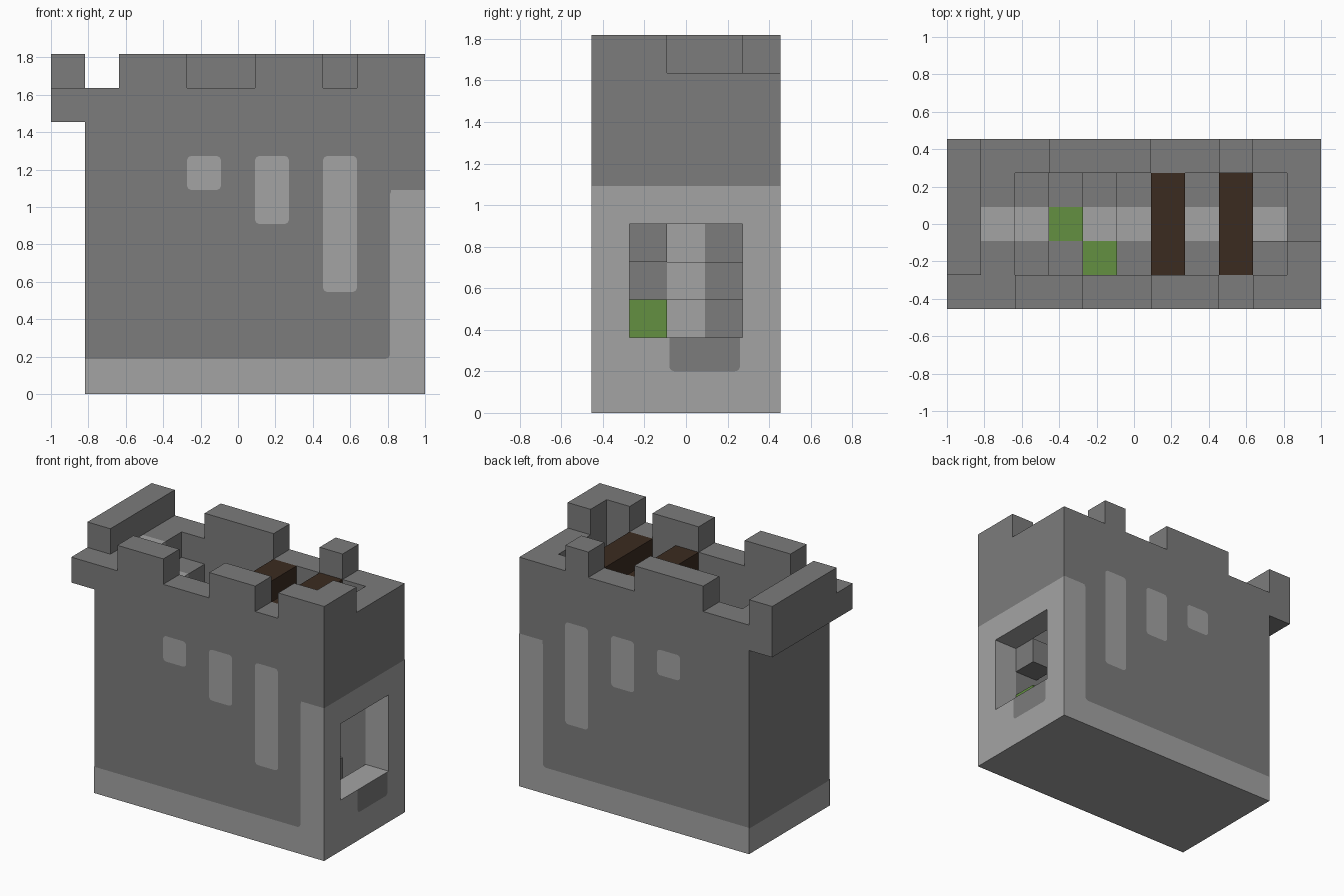
import bpy, bmesh
from mathutils import Vector

U = 2 / 11                                   # one building block
ORIGIN = Vector((-1, -2.5 * U, 0))

if "Cube" in bpy.data.objects:
    bpy.data.objects.remove(bpy.data.objects["Cube"])


def material(name, rgb):
    m = bpy.data.materials.new(name)
    m.use_nodes = True
    m.diffuse_color = (*rgb, 1)
    bsdf = next(n for n in m.node_tree.nodes if n.type == "BSDF_PRINCIPLED")
    bsdf.inputs["Base Color"].default_value = (*rgb, 1)
    return m


STONE, PALE, MOSS, WOOD = range(4)
MATERIALS = [
    material("grey stone", (0.20, 0.20, 0.20)),
    material("pale stone", (0.37, 0.37, 0.37)),
    material("moss green", (0.126, 0.28, 0.053)),
    material("dark wood", (0.043, 0.024, 0.0145)),
]


def finish(name, bm):
    mesh = bpy.data.meshes.new(name)
    bm.to_mesh(mesh)
    bm.free()
    for m in MATERIALS:
        mesh.materials.append(m)
    bpy.context.collection.objects.link(bpy.data.objects.new(name, mesh))


blocks = {}                                  # grid cell -> (part, colour)


def fill(part, colour, xs, ys, zs):
    for x in xs:
        for y in ys:
            for z in zs:
                blocks[x, y, z] = (part, colour)


def clear(xs, ys, zs):
    for x in xs:
        for y in ys:
            for z in zs:
                blocks.pop((x, y, z), None)


INSIDE = range(1, 4)

# Walls: pale foot course and pale right end, hollow core, window, overhang
fill("walls", STONE, range(1, 11), range(5), range(9))
fill("walls", PALE, range(1, 11), range(5), [0])
fill("walls", PALE, [10], range(5), range(6))
clear(range(2, 10), INSIDE, range(9))
clear([10], INSIDE, range(2, 5))
fill("overhang", STONE, [0], range(5), [8])

# Battlements
for xs, ys in [((2, 3), [0]), ((6, 7), [0]), ((9, 10), [0]), ([10], [1]),
               ((3, 4, 5), [4]), ([8], [4]), ([0], range(1, 5))]:
    fill("battlements", STONE, xs, ys, [9])

# Staircase falling towards the window, with a pale middle lane
for x in range(2, 10):
    fill("stairs", STONE, [x], INSIDE, range(10 - x))
    fill("stairs", PALE, [x], [2], range(10 - x))
fill("stairs", PALE, [1], [2], [8])
fill("stairs", STONE, [9], [1], [0, 1, 4])

# Mossy blocks
for x, y, z in [(3, 2, 6), (4, 1, 5), (9, 1, 2)]:
    fill("mossy_blocks", MOSS, [x], [y], [z])

# Roof beams
for x in (6, 8):
    fill("roof_beams", WOOD, [x], INSIDE, [8])


def build_part(part):
    """Skin the outer faces of all blocks belonging to one part."""
    bm = bmesh.new()
    for cell, (owner, colour) in blocks.items():
        if owner != part:
            continue
        centre = ORIGIN + (Vector(cell) + Vector((0.5, 0.5, 0.5))) * U
        for axis in range(3):
            for sign in (-1, 1):
                n = [0, 0, 0]
                n[axis] = sign
                if tuple(c + d for c, d in zip(cell, n)) in blocks:
                    continue
                n = Vector(n)
                a = Vector((0, 0, 0))
                a[(axis + 1) % 3] = 1
                b = n.cross(a)
                corners = (a + b, b - a, -a - b, a - b)
                face = bm.faces.new([bm.verts.new(centre + (n + c) * U / 2)
                                     for c in corners])
                under = cell[2] == 0 and n.z < 0
                face.material_index = PALE if under else colour
    bmesh.ops.remove_doubles(bm, verts=bm.verts, dist=0.001)
    bmesh.ops.dissolve_limit(bm, angle_limit=0.01, verts=bm.verts,
                             edges=bm.edges, delimit={"MATERIAL"})
    finish(part, bm)


for part in sorted({owner for owner, _ in blocks.values()}):
    build_part(part)


def plate(name, colour, points, rounded, place, normal):
    """Thin painted panel with some corners rounded."""
    bm = bmesh.new()
    verts = [bm.verts.new(place(p, q)) for p, q in points]
    face = bm.faces.new(verts)
    face.normal_update()
    if face.normal.dot(Vector(normal)) < 0:
        face.normal_flip()
    bmesh.ops.bevel(bm, geom=[verts[i] for i in rounded], offset=0.025,
                    segments=4, profile=0.5, affect="VERTICES")
    for f in bm.faces:
        f.material_index = colour
    finish(name, bm)


def rectangle(x0, x1, z0, z1):
    return [(x0, z0), (x1, z0), (x1, z1), (x0, z1)]


# Painted panels on the front and back walls
left, inner, foot = -9 * U / 2, 0.813, 0.188
frame = [(left, 0), (1, 0), (1, 6 * U), (inner, 6 * U), (inner, foot), (left, foot)]
for side, sign in (("front", -1), ("back", 1)):
    def on_wall(x, z, s=sign):
        return (x, s * (2.5 * U + 0.002), z)
    plate(side + "_pale_frame", PALE, frame, [3, 4], on_wall, (0, sign, 0))
    for x, z0 in ((4, 6), (6, 5), (8, 3)):
        x0 = x * U - 1
        plate(f"{side}_slit_{x}", PALE, rectangle(x0, x0 + U, z0 * U, 7 * U),
              range(4), on_wall, (0, sign, 0))

# Grey panel under the window
plate("window_apron", STONE, rectangle(-0.08, 0.26, 0.2, 2 * U), [0, 1],
      lambda y, z: (1.002, y, z), (1, 0, 0))
